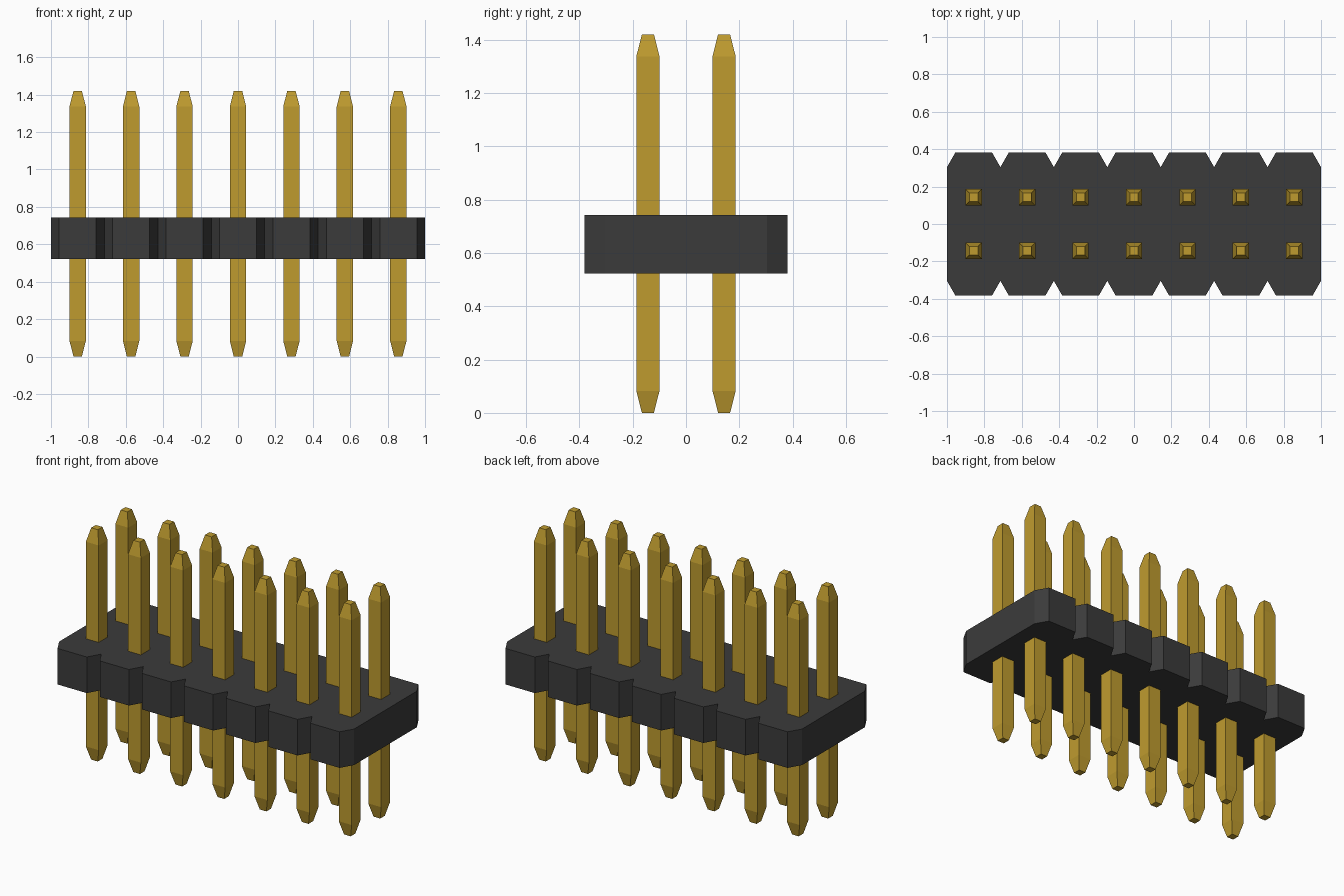
import bpy
import bmesh

cube = bpy.data.objects.get("Cube")
if cube:
    bpy.data.objects.remove(cube, do_unlink=True)

COUNT = 7
PITCH = 2 / COUNT
ROW_Y = PITCH / 2
HEIGHT = 1.42
BODY_Z = (0.522, 0.743)
DEPTH = 0.381            # half depth of the housing
CUT_X, CUT_Y = 0.044, 0.077   # corner chamfer of each housing cell


def make_material(name, rgb, metallic=0.0):
    mat = bpy.data.materials.new(name)
    mat.use_nodes = True
    colour = (*rgb, 1.0)
    mat.diffuse_color = colour
    mat.node_tree.nodes["Principled BSDF"].inputs["Base Color"].default_value = colour
    return mat


def make_object(name, bm, mat):
    bmesh.ops.recalc_face_normals(bm, faces=bm.faces)
    mesh = bpy.data.meshes.new(name)
    bm.to_mesh(mesh)
    bm.free()
    mesh.materials.append(mat)
    obj = bpy.data.objects.new(name, mesh)
    bpy.context.collection.objects.link(obj)
    return obj


plastic = make_material("black plastic", (0.044, 0.044, 0.044))
gold = make_material("gold plating", (0.52, 0.33, 0.028))

# Housing: notched outline extruded upwards
front = [(-1, -DEPTH + CUT_Y)]
for i in range(COUNT):
    left, right = -1 + i * PITCH, -1 + (i + 1) * PITCH
    front += [(left + CUT_X, -DEPTH), (right - CUT_X, -DEPTH), (right, -DEPTH + CUT_Y)]
outline = front + [(-x, -y) for x, y in front]

bm = bmesh.new()
base = bm.faces.new([bm.verts.new((x, y, BODY_Z[0])) for x, y in outline])
top = bmesh.ops.extrude_face_region(bm, geom=[base], use_keep_orig=True)
bmesh.ops.translate(bm, vec=(0, 0, BODY_Z[1] - BODY_Z[0]),
                    verts=[v for v in top["geom"] if isinstance(v, bmesh.types.BMVert)])
make_object("housing", bm, plastic)

# Pin: square sections tapering at both ends
HALF, TIP, TAPER = 0.0435, 0.0225, 0.083
sections = [(0, TIP), (TAPER, HALF), (HEIGHT - TAPER, HALF), (HEIGHT, TIP)]
bm = bmesh.new()
rings = [[bm.verts.new((sx * r, sy * r, z))
          for sx, sy in ((-1, -1), (1, -1), (1, 1), (-1, 1))] for z, r in sections]
for lower, upper in zip(rings, rings[1:]):
    for i in range(4):
        j = (i + 1) % 4
        bm.faces.new((lower[i], lower[j], upper[j], upper[i]))
bm.faces.new(rings[0])
bm.faces.new(rings[-1])
pin = make_object("pin_front_1", bm, gold)

# Two rows of pins sharing one mesh
for row, y in (("front", -ROW_Y), ("back", ROW_Y)):
    for i in range(COUNT):
        first = row == "front" and i == 0
        obj = pin if first else bpy.data.objects.new(f"pin_{row}_{i + 1}", pin.data)
        if not first:
            bpy.context.collection.objects.link(obj)
        obj.location = (-1 + (i + 0.5) * PITCH, y, 0)
